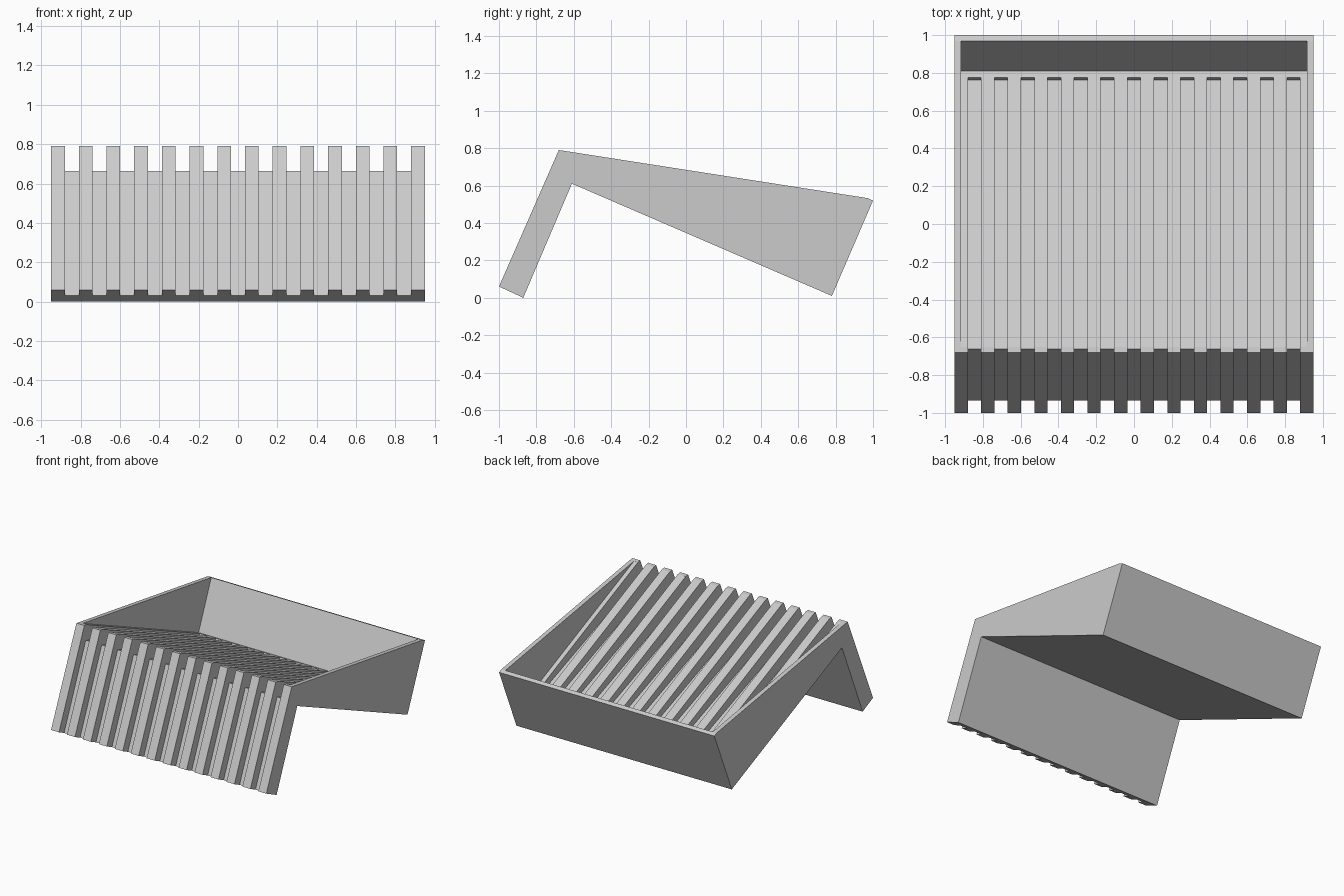
import bpy, bmesh

if "Cube" in bpy.data.objects:
    bpy.data.objects.remove(bpy.data.objects["Cube"])

WIDTH = 0.95      # half width of the body
WALL = 0.915      # inner half width of the tray
RIBS = 14
RIB_W = 0.07

grey = bpy.data.materials.new("light grey")
grey.diffuse_color = (0.6, 0.6, 0.6, 1)
grey.use_nodes = True
grey.node_tree.nodes["Principled BSDF"].inputs["Base Color"].default_value = grey.diffuse_color


def prism(bm, profile, x0, x1):
    """Extrude a (y, z) outline from x0 to x1."""
    face = bm.faces.new([bm.verts.new((x0, y, z)) for y, z in profile])
    out = bmesh.ops.extrude_face_region(bm, geom=[face])
    moved = [v for v in out["geom"] if isinstance(v, bmesh.types.BMVert)]
    bmesh.ops.translate(bm, verts=moved, vec=(x1 - x0, 0, 0))


def make(name, profile, spans):
    bm = bmesh.new()
    for x0, x1 in spans:
        prism(bm, profile, x0, x1)
    bmesh.ops.recalc_face_normals(bm, faces=bm.faces)
    mesh = bpy.data.meshes.new(name)
    bm.to_mesh(mesh)
    bm.free()
    mesh.materials.append(grey)
    obj = bpy.data.objects.new(name, mesh)
    bpy.context.collection.objects.link(obj)
    return obj


# Bent body: front apron plus wedge-shaped tray
body = make("ribbed_tray", [(-1, 0.06), (-0.87, 0), (-0.61, 0.61), (0.78, 0.01),
                            (1, 0.52), (0.97, 0.533), (-0.68, 0.79)],
            [(-WIDTH, WIDTH)])

# Tray hollow with sloping floor
hollow = make("tray_cutter", [(-0.65, 0.7853), (0.81, 0.155), (0.97, 0.533),
                              (1.01, 0.63), (-0.65, 0.95)], [(-WALL, WALL)])

# Grooves between the ribs, running down the apron and fading along the floor
pitch = (2 * WIDTH - RIB_W) / (RIBS - 1)
gaps = [(-WIDTH + RIB_W + i * pitch, -WIDTH + (i + 1) * pitch) for i in range(RIBS - 1)]
grooves = make("groove_cutter", [(-0.978, -0.07), (-0.662, 0.665), (0.763, 0.136),
                                 (0.785, 0.19), (-0.6, 0.95), (-1.2, 0.3),
                                 (-1.2, -0.07)], gaps)

bpy.context.view_layer.objects.active = body
for cutter in (hollow, grooves):
    cutter.hide_render = True
    mod = body.modifiers.new(cutter.name, 'BOOLEAN')
    mod.operation = 'DIFFERENCE'
    mod.solver = 'EXACT'
    mod.object = cutter
    bpy.ops.object.modifier_apply(modifier=mod.name)
    bpy.data.objects.remove(cutter)
